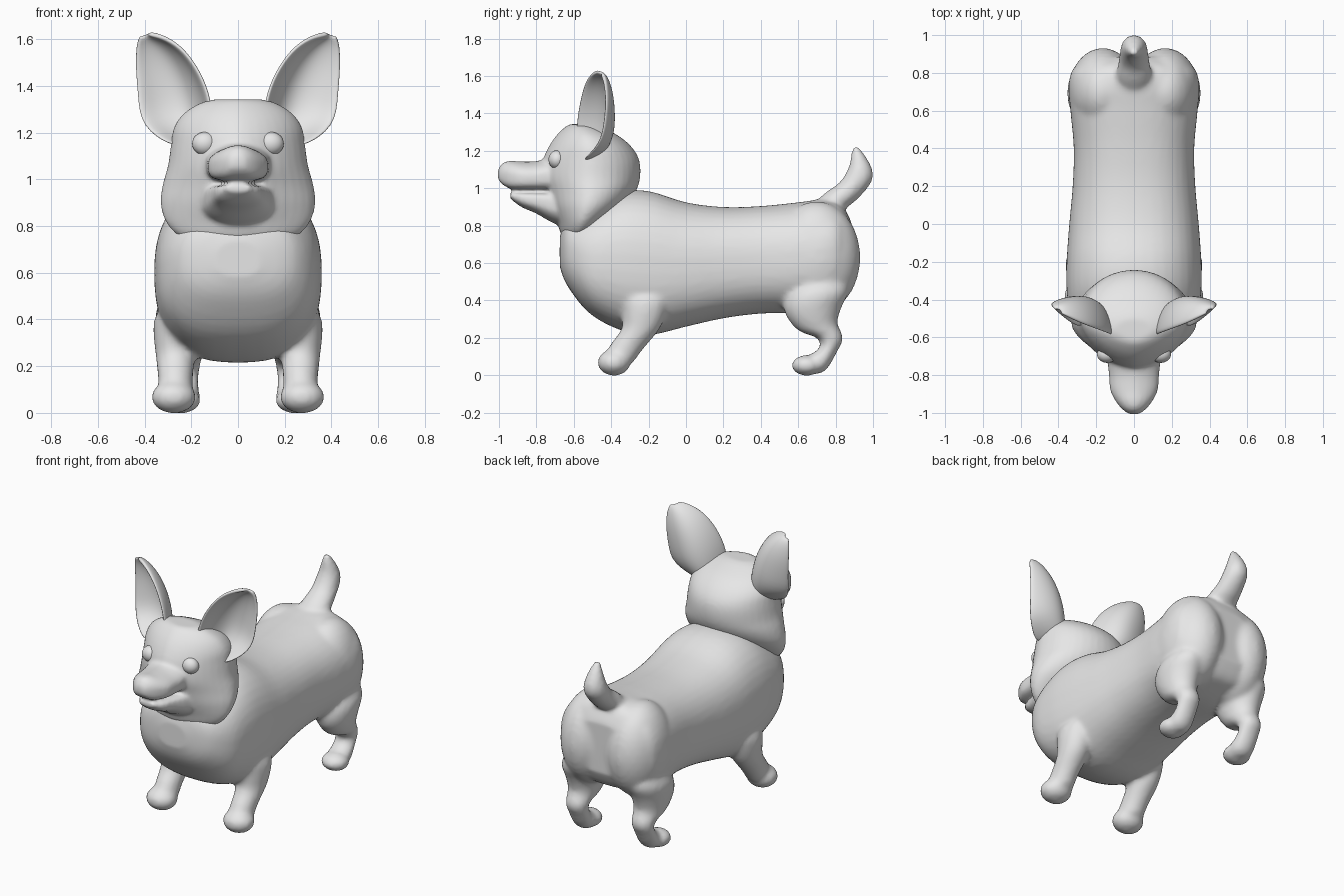
import bpy
import bmesh
from math import sin, cos, pi
from mathutils import Matrix, Vector

cube = bpy.data.objects.get("Cube")
if cube:
    bpy.data.objects.remove(cube, do_unlink=True)

grey = bpy.data.materials.new("plain_grey")
grey.use_nodes = True
grey.diffuse_color = (0.8, 0.8, 0.8, 1)
for node in grey.node_tree.nodes:
    if node.type == "BSDF_PRINCIPLED":
        node.inputs["Base Color"].default_value = (0.8, 0.8, 0.8, 1)


def catmull(stations, steps=4):
    """Smoothly interpolate between neighbouring stations."""
    result = []
    last = len(stations) - 1
    for i in range(last):
        a, b = stations[max(i - 1, 0)], stations[i]
        c, d = stations[i + 1], stations[min(i + 2, last)]
        for step in range(steps):
            t = step / steps
            result.append([
                q + t * (r - p) / 2
                + t * t * (2 * p - 5 * q + 4 * r - s) / 2
                + t ** 3 * (3 * q - p - 3 * r + s) / 2
                for p, q, r, s in zip(a, b, c, d)])
    result.append(list(stations[-1]))
    return result


def loft(bm, stations, x=0.0, first=2.0, second=2.0, sides=40):
    """Loft rings; a station is two opposite (y, z) edge points and a half width.
    first and second set how boxy the ring is towards each edge point."""
    rings = []
    for y_a, z_a, y_b, z_b, width in catmull(stations):
        ring = []
        for k in range(sides):
            angle = 2 * pi * (k + .5) / sides
            c, s = cos(angle), sin(angle)
            power = 2 / (first if s < 0 else second)
            across = abs(c) ** power * (1 if c > 0 else -1)
            along = abs(s) ** power * (1 if s > 0 else -1)
            ring.append(bm.verts.new((
                x + across * width,
                (y_a + y_b) / 2 + along * (y_b - y_a) / 2,
                (z_a + z_b) / 2 + along * (z_b - z_a) / 2)))
        rings.append(ring)
    faces = [bm.faces.new(rings[0]), bm.faces.new(rings[-1])]
    for low, high in zip(rings, rings[1:]):
        for k in range(sides):
            n = (k + 1) % sides
            faces.append(bm.faces.new((low[k], low[n], high[n], high[k])))
    bmesh.ops.recalc_face_normals(bm, faces=faces)


def ellipsoid(bm, centre, radii):
    matrix = Matrix.Translation(centre) @ Matrix.Diagonal((*radii, 1))
    bmesh.ops.create_uvsphere(bm, u_segments=32, v_segments=20, radius=1, matrix=matrix)


def finish(name, bm):
    mesh = bpy.data.meshes.new(name)
    bm.to_mesh(mesh)
    bm.free()
    mesh.materials.append(grey)
    mesh.shade_smooth()
    obj = bpy.data.objects.new(name, mesh)
    bpy.context.scene.collection.objects.link(obj)
    return obj


def blend(obj, voxel, rounds):
    """Fuse overlapping volumes into one soft skin."""
    remesh = obj.modifiers.new("Fuse", "REMESH")
    remesh.mode = "VOXEL"
    remesh.voxel_size = voxel
    remesh.use_smooth_shade = True
    soften = obj.modifiers.new("Soften", "SMOOTH")
    soften.factor = 0.5
    soften.iterations = rounds


# Torso: bottom and top heights along the spine
body = bmesh.new()
torso = [(-.675, .58, .74, .1), (-.635, .48, .84, .24), (-.52, .335, .9, .33),
         (-.36, .245, .98, .356), (-.2, .215, .985, .357), (0, .26, .925, .343),
         (.2, .305, .9, .325), (.4, .33, .905, .319), (.6, .335, .925, .337),
         (.74, .365, .94, .346), (.83, .4, .91, .315), (.885, .49, .82, .21)]
loft(body, [(y, low, y, high, w) for y, low, high, w in torso], first=2.6, second=2.35)

# Tail
loft(body, [(.66, .9, .76, .78, .1), (.75, .98, .83, .87, .095),
            (.82, 1.03, .92, .945, .08), (.865, 1.1, .995, 1.04, .07),
            (.88, 1.16, .99, 1.12, .05), (.89, 1.23, .93, 1.215, .02)])

# Haunches, legs and paws: front and back edges of each leg
front_leg = [(-.29, .48, -.16, .48, .03), (-.34, .41, -.1, .42, .085),
             (-.34, .33, -.1, .36, .094), (-.345, .25, -.14, .25, .085),
             (-.4, .17, -.23, .14, .075), (-.43, .12, -.28, .07, .075)]
hind_leg = [(.6, .53, .82, .56, .06), (.53, .42, .87, .46, .115),
            (.53, .33, .83, .36, .11), (.6, .24, .81, .28, .09),
            (.7, .2, .84, .2, .072), (.715, .15, .81, .13, .067),
            (.66, .11, .74, .02, .072), (.6, .095, .64, .005, .07)]
for side in (-1, 1):
    ellipsoid(body, (side * .165, .7, .63), (.182, .232, .3))
    loft(body, front_leg, x=side * .268)
    ellipsoid(body, (side * .275, -.385, .068), (.096, .088, .07))
    loft(body, hind_leg, x=side * .235)
    ellipsoid(body, (side * .245, .645, .053), (.085, .08, .055))
blend(finish("body", body), .015, 7)

# Skull and cheeks: front and back depth at each height
head = bmesh.new()
skull = [(.7, -.61, -.57, .06), (.72, -.64, -.54, .16), (.76, -.67, -.48, .255),
         (.82, -.69, -.42, .31), (.9, -.725, -.33, .332), (.98, -.75, -.27, .322),
         (1.06, -.775, -.245, .3), (1.15, -.765, -.25, .287),
         (1.22, -.735, -.29, .275), (1.28, -.695, -.36, .235),
         (1.325, -.65, -.45, .165), (1.343, -.62, -.5, .1)]
loft(head, [(front, z, back, z, w) for z, front, back, w in skull], first=1.65)

# Muzzle and lower jaw with the mouth gap between them
loft(head, [(-.6, 1.0, -.6, 1.18, .15), (-.72, .995, -.72, 1.165, .14),
            (-.8, .995, -.8, 1.145, .132), (-.88, .995, -.88, 1.143, .125),
            (-.94, 1.0, -.94, 1.147, .095), (-.98, 1.02, -.98, 1.135, .062),
            (-1.006, 1.05, -1.006, 1.1, .028)], first=4, second=1.8)
loft(head, [(-.56, .77, -.56, .97, .18), (-.7, .81, -.7, .975, .15),
            (-.8, .865, -.8, .975, .115), (-.88, .9, -.88, .975, .09),
            (-.94, .945, -.94, .975, .05)], first=2, second=5)
blend(finish("head", head), .012, 4)

# Eyes
for side, label in ((1, "left"), (-1, "right")):
    eye = bmesh.new()
    ellipsoid(eye, (side * .142, -.69, 1.153), (.054, .045, .05))
    finish(label + "_eye", eye)

# Ears: cupped shells between an inner and an outer rim
rows = [((.11, -.59, 1.25), (.28, -.57, 1.14), .14),
        ((.125, -.585, 1.37), (.42, -.46, 1.225), .135),
        ((.175, -.565, 1.48), (.43, -.435, 1.36), .115),
        ((.245, -.54, 1.57), (.44, -.425, 1.48), .085),
        ((.325, -.505, 1.615), (.436, -.435, 1.575), .045),
        ((.385, -.475, 1.625), (.42, -.45, 1.612), .01)]
ear = bmesh.new()
columns = 8
grid = []
for inner, outer, depth in rows:
    inner, outer = Vector(inner), Vector(outer)
    span = outer - inner
    back = Vector((-span.y, span.x, 0)).normalized()
    grid.append([ear.verts.new(inner + span * (k / columns)
                               + back * depth * abs(sin(pi * k / columns)) ** .8)
                 for k in range(columns + 1)])
for low, high in zip(grid, grid[1:]):
    for k in range(columns):
        ear.faces.new((low[k], low[k + 1], high[k + 1], high[k]))
ears = finish("ears", ear)
shell = ears.modifiers.new("Thickness", "SOLIDIFY")
shell.thickness = .022
shell.offset = 0
ears.modifiers.new("Both sides", "MIRROR")
ears.modifiers.new("Round", "SUBSURF").levels = 2
